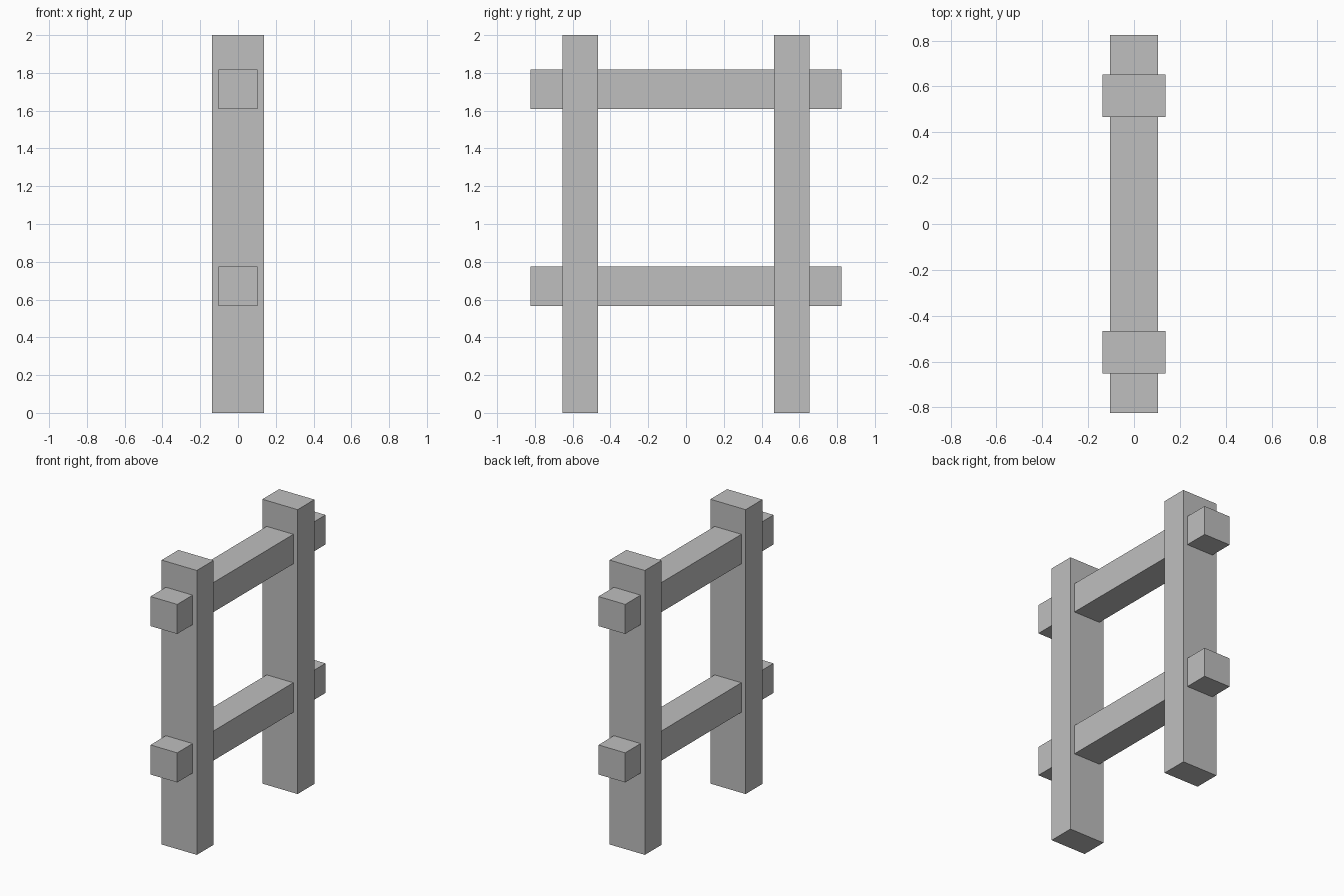
import bpy

old = bpy.data.objects.get("Cube")
if old:
    bpy.data.objects.remove(old, do_unlink=True)

GREY = (0.52, 0.52, 0.52, 1.0)
grey = bpy.data.materials.new("plain_grey")
grey.use_nodes = True
grey.diffuse_color = GREY
grey.node_tree.nodes["Principled BSDF"].inputs["Base Color"].default_value = GREY


def beam(name, center, size):
    """Square-cut timber with its scale applied."""
    bpy.ops.mesh.primitive_cube_add(size=1, location=center)
    obj = bpy.context.object
    obj.name = obj.data.name = name
    obj.scale = size
    bpy.ops.object.transform_apply(location=False, rotation=False, scale=True)
    obj.data.materials.append(grey)
    return obj


# Upright posts
for name, side in (("front_post", -1), ("back_post", 1)):
    beam(name, (0, side * 0.56, 1), (0.274, 0.186, 2))

# Horizontal rails passing through both posts
for name, height in (("lower_rail", 0.67), ("upper_rail", 1.714)):
    beam(name, (0, 0, height), (0.208, 1.648, 0.208))
